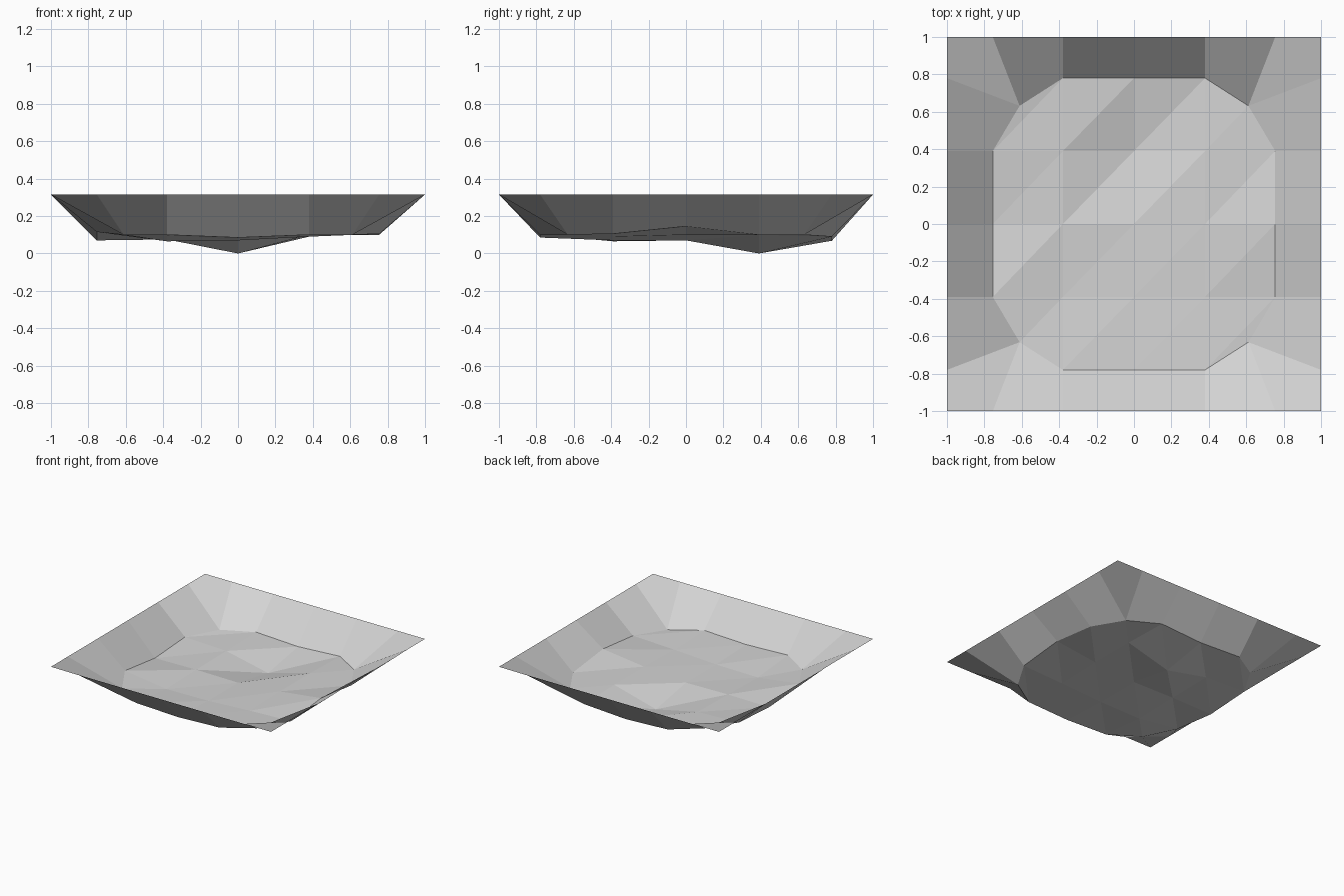
import bpy
import bmesh

cube = bpy.data.objects.get("Cube")
if cube:
    bpy.data.objects.remove(cube, do_unlink=True)

# Single pale grey material
grey = bpy.data.materials.new("pale_grey")
grey.use_nodes = True
colour = (0.65, 0.65, 0.65, 1.0)
grey.diffuse_color = colour
grey.node_tree.nodes["Principled BSDF"].inputs["Base Color"].default_value = colour

# Grid lines: rim, floor edge, inner floor, mirrored about the middle
columns = [-1, -0.755, -0.38, 0, 0.38, 0.755, 1]
rows = [-1, -0.78, -0.39, 0, 0.39, 0.78, 1]
RIM_HEIGHT = 0.315
LAST = len(columns) - 1

# Uneven floor heights in hundredths, front row first, left to right
floor_heights = [
    [10, 10, 8.5, 10, 10],
    [11.5, 6.5, 7, 9, 10.5],
    [7, 7.5, 7, 10, 14.5],
    [9.4, 8, 0, 10, 10],
    [10, 8.5, 6.8, 9, 10],
]


def grid_point(i, j):
    """Position of a grid vertex, with floor corners pulled inwards."""
    x, y = columns[i], rows[j]
    if i in (0, LAST) or j in (0, LAST):
        return x, y, RIM_HEIGHT
    z = floor_heights[j - 1][i - 1] / 100
    if i in (1, LAST - 1) and j in (1, LAST - 1):
        x, y = x * 0.81, y * 0.81
    return x, y, z


# Basin: sloping walls and faceted floor in one open sheet
bm = bmesh.new()
grid = [[bm.verts.new(grid_point(i, j)) for i in range(LAST + 1)]
        for j in range(LAST + 1)]
for j in range(LAST):
    for i in range(LAST):
        a, b = grid[j][i], grid[j][i + 1]
        c, d = grid[j + 1][i + 1], grid[j + 1][i]
        on_wall = i in (0, LAST - 1) or j in (0, LAST - 1)
        if on_wall:
            bm.faces.new((a, b, c, d))
        else:
            bm.faces.new((a, b, c))
            bm.faces.new((a, c, d))

mesh = bpy.data.meshes.new("basin")
bm.to_mesh(mesh)
bm.free()
mesh.materials.append(grey)
basin = bpy.data.objects.new("basin", mesh)
bpy.context.collection.objects.link(basin)
